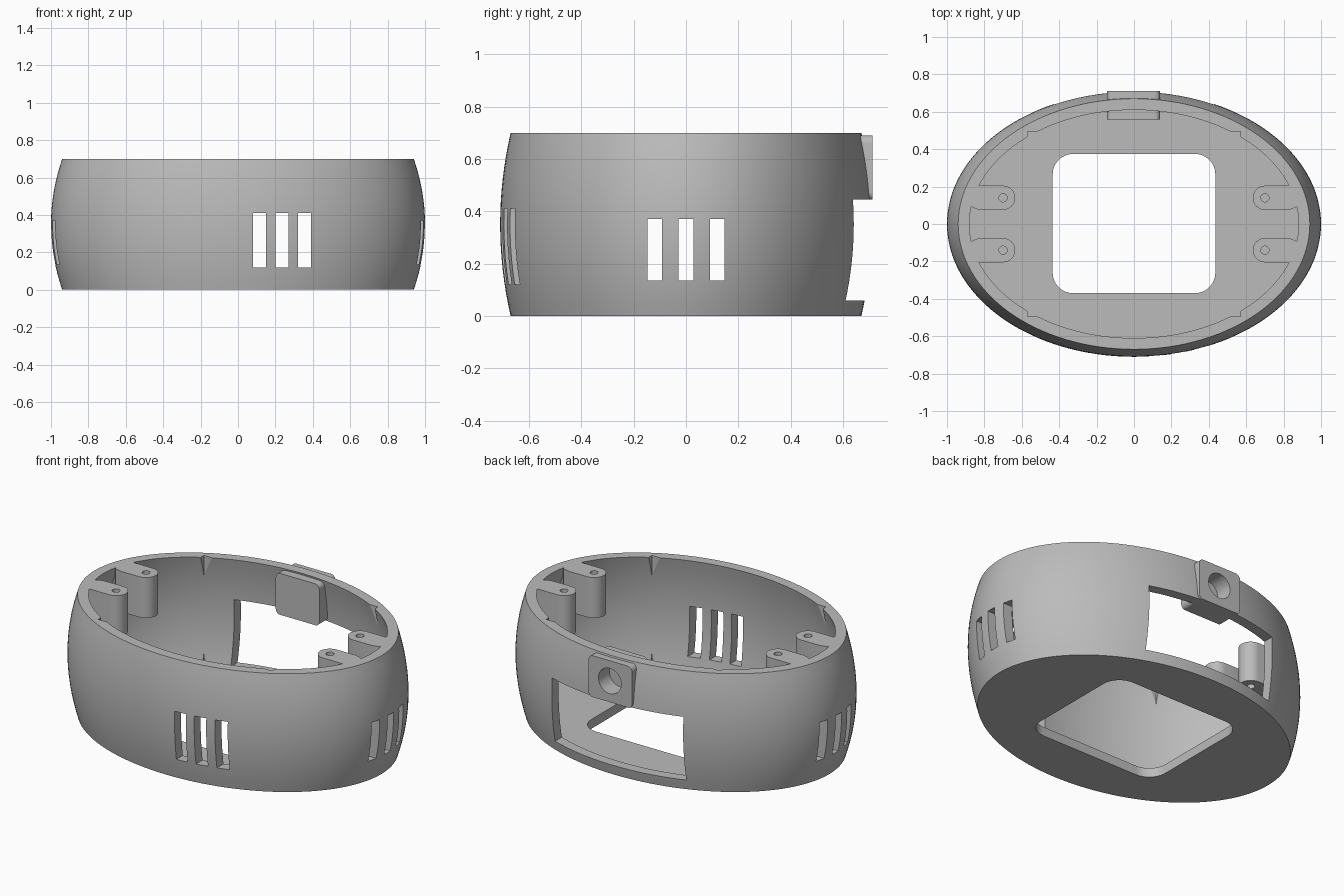
import bpy, bmesh, math

if "Cube" in bpy.data.objects:
    bpy.data.objects.remove(bpy.data.objects["Cube"], do_unlink=True)

HEIGHT, WALL, FLOOR = 0.70, 0.06, 0.055

grey = bpy.data.materials.new("plain grey")
grey.use_nodes = True
grey.diffuse_color = (0.5, 0.5, 0.5, 1)
grey.node_tree.nodes["Principled BSDF"].inputs["Base Color"].default_value = (0.5, 0.5, 0.5, 1)


def finish(name, bm):
    bmesh.ops.recalc_face_normals(bm, faces=bm.faces)
    mesh = bpy.data.meshes.new(name)
    bm.to_mesh(mesh)
    bm.free()
    mesh.materials.append(grey)
    obj = bpy.data.objects.new(name, mesh)
    bpy.context.collection.objects.link(obj)
    return obj


def barrel(name, inset, levels, sides=128):
    """Closed oval solid whose sides bulge at mid height."""
    bm = bmesh.new()
    rings = []
    for z in levels:
        t = min(1, abs(z / HEIGHT * 2 - 1))
        bulge = 1 - t * t
        a, b = 0.94 + 0.06 * bulge - inset, 0.67 + 0.04 * bulge - inset
        angles = [math.tau * i / sides for i in range(sides)]
        rings.append([bm.verts.new((a * math.cos(q), b * math.sin(q), z)) for q in angles])
    for low, high in zip(rings, rings[1:]):
        for i in range(sides):
            j = (i + 1) % sides
            bm.faces.new((low[i], low[j], high[j], high[i]))
    bm.faces.new(rings[0])
    bm.faces.new(rings[-1])
    return finish(name, bm)


def prism(name, points, lo, hi, axis="z"):
    """Extrude an outline along z, or an x-z outline along y."""
    bm = bmesh.new()
    place = (lambda u, v, h: (u, v, h)) if axis == "z" else (lambda u, v, h: (u, h, v))
    ends = [[bm.verts.new(place(u, v, h)) for u, v in points] for h in (lo, hi)]
    for end in ends:
        bm.faces.new(end)
    n = len(points)
    for i in range(n):
        j = (i + 1) % n
        bm.faces.new((ends[0][i], ends[0][j], ends[1][j], ends[1][i]))
    return finish(name, bm)


def arc(cx, cy, r, start, end, steps):
    angles = [math.radians(start + (end - start) * i / steps) for i in range(steps + 1)]
    return [(cx + r * math.cos(q), cy + r * math.sin(q)) for q in angles]


def circle(cx, cy, r, sides=32):
    return arc(cx, cy, r, 0, 360, sides)[:-1]


def rectangle(x0, x1, y0, y1):
    return [(x0, y0), (x1, y0), (x1, y1), (x0, y1)]


def rounded(x0, x1, y0, y1, r):
    corners = [(x1 - r, y1 - r), (x0 + r, y1 - r), (x0 + r, y0 + r), (x1 - r, y0 + r)]
    return [p for k, (x, y) in enumerate(corners) for p in arc(x, y, r, 90 * k, 90 * k + 90, 8)]


def combine(target, tool, operation="DIFFERENCE"):
    mod = target.modifiers.new("combine", "BOOLEAN")
    mod.operation, mod.solver, mod.object = operation, "EXACT", tool
    bpy.context.view_layer.objects.active = target
    bpy.ops.object.modifier_apply(modifier=mod.name)
    bpy.data.objects.remove(tool, do_unlink=True)


def socket_block():
    return prism("socket_block", rounded(-0.145, 0.14, 0.443, 0.69, 0.03), 0.56, 0.712, "y")


# Inner cavity, with clearance corners for a rectangular insert
cavity = barrel("cavity", WALL, [FLOOR + (HEIGHT - FLOOR) * i / 16 for i in range(17)] + [0.8])
combine(cavity, prism("corner_clearance", rectangle(-0.57, 0.57, -0.495, 0.495),
                      FLOOR + 0.002, 0.79), "UNION")

# Screw lugs and socket block stay solid inside the cavity
for sx in (1, -1):
    for sy in (1, -1):
        outline = arc(0.70, 0.14, 0.065, 90, 270, 16)
        outline += [(0.82, 0.075), (0.845, 0.08), (0.865, 0.09), (0.88, 0.108),
                    (1.1, 0.108), (1.1, 0.205)]
        outline = [(sx * x, sy * y) for x, y in outline]
        combine(cavity, prism("screw_lug", outline, 0.46, 0.9))
combine(cavity, socket_block())

# Outer shell
housing = barrel("housing", 0, [HEIGHT * i / 16 for i in range(17)])
combine(housing, socket_block(), "UNION")
combine(housing, cavity)

# Screw holes
for sx in (1, -1):
    for sy in (1, -1):
        combine(housing, prism("screw_hole", circle(sx * 0.70, sy * 0.14, 0.022, 20), 0.4, 0.8))

# Floor opening, back window and blind socket hole
combine(housing, prism("floor_opening", rounded(-0.435, 0.435, -0.37, 0.375, 0.11), -0.1, 0.2))
combine(housing, prism("back_window", rectangle(-0.43, 0.43, 0.06, 0.445), 0.45, 1, "y"))
combine(housing, prism("socket_hole", circle(0, 0.57, 0.075), 0.61, 0.8, "y"))

# Vent slots in the front and through both sides
for x in (0.115, 0.235, 0.355):
    combine(housing, prism("front_slot", rectangle(x - 0.035, x + 0.035, 0.12, 0.41), -1, -0.4, "y"))
for y in (-0.12, 0, 0.12):
    combine(housing, prism("side_slot", rectangle(-1.2, 1.2, y - 0.028, y + 0.028), 0.135, 0.37))

# Smooth curved walls, sharp edges
bpy.ops.object.select_all(action="DESELECT")
housing.select_set(True)
bpy.context.view_layer.objects.active = housing
bpy.ops.object.shade_smooth_by_angle(angle=math.radians(25))
